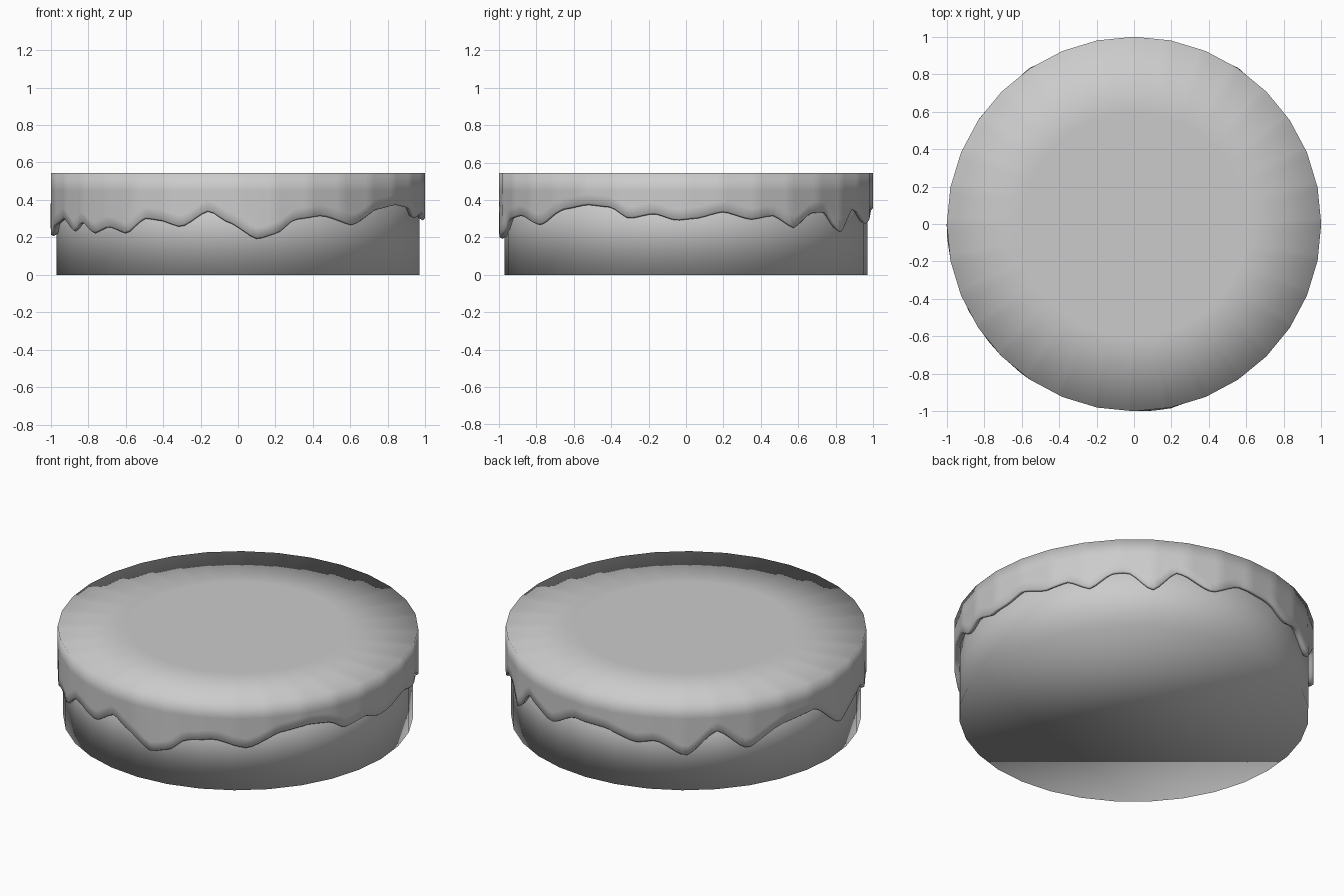
import bpy, bmesh, math

if "Cube" in bpy.data.objects:
    bpy.data.objects.remove(bpy.data.objects["Cube"])

SIDES, SUB = 32, 6
N = SIDES * SUB

# drip edge: (angle in degrees from +x, height), one full turn
DRIPS = [(-3, .29), (3, .30), (11.5, .335), (20.5, .295), (28, .315), (35.5, .25),
         (43, .33), (48, .335), (56, .225), (64, .35), (76, .27), (86, .35),
         (98, .34), (108.5, .285), (115, .305), (125, .22), (135, .365), (145, .24),
         (158, .345), (171, .365), (184, .205), (193, .27), (201, .30), (208, .23),
         (213, .28), (219, .22), (226, .255), (233, .22), (240, .30), (245, .29),
         (252, .255), (261, .34), (267, .28), (276, .19), (282, .22), (288, .295),
         (297, .315), (308, .265), (319, .35), (328, .373), (336, .36), (342, .30),
         (350, .325), (357, .29)]


def drip_height(deg):
    if deg > 357:
        deg -= 360
    for (a, za), (b, zb) in zip(DRIPS, DRIPS[1:]):
        if a <= deg <= b:
            t = (deg - a) / (b - a)
            s = 0.5 * t + 0.5 * t * t * (3 - 2 * t)
            return za + (zb - za) * s
    return .29


def facet(i):
    """Unit point on the 32-sided outline."""
    k, t = divmod(i, SUB)
    t /= SUB
    a, b = (2 * math.pi * j / SIDES for j in (k, k + 1))
    return (math.cos(a) * (1 - t) + math.cos(b) * t,
            math.sin(a) * (1 - t) + math.sin(b) * t)


def stack(name, rings, count, cap_last):
    """Skin closed rings, cap the first and optionally the last."""
    bm = bmesh.new()
    vs = [[bm.verts.new(p) for p in r] for r in rings]
    for r, q in zip(vs, vs[1:]):
        for i in range(count):
            j = (i + 1) % count
            bm.faces.new((r[i], q[i], q[j], r[j]))
    bm.faces.new(vs[0])
    if cap_last:
        bm.faces.new(vs[-1][::-1])
    bmesh.ops.recalc_face_normals(bm, faces=bm.faces)
    for f in bm.faces:
        f.smooth = True
    me = bpy.data.meshes.new(name)
    bm.to_mesh(me)
    bm.free()
    ob = bpy.data.objects.new(name, me)
    bpy.context.collection.objects.link(ob)
    return ob


# cake body: plain 32-sided drum
outline = [facet(k * SUB) for k in range(SIDES)]
stack("cake_body", [[(x * .97, y * .97, z) for x, y in outline] for z in (.51, 0)],
      SIDES, True)

# icing: flat top, straight wall, wavy lip tucked in against the body
pts = [facet(i) for i in range(N)]
low = [drip_height(math.degrees(math.atan2(y, x)) % 360) for x, y in pts]


def ring(radius, height):
    return [(x * radius(h), y * radius(h), height(h)) for (x, y), h in zip(pts, low)]


flare = lambda h: 1 + max(0, .25 - h) * .12
rings = [ring(lambda h: .6, lambda h: .545),
         ring(lambda h: 1, lambda h: .545),
         ring(lambda h: 1, lambda h: .45),
         ring(flare, lambda h: h + .06),
         ring(flare, lambda h: h + .008),
         ring(lambda h: .99, lambda h: h),
         ring(lambda h: .966, lambda h: h + .015)]
stack("icing", rings, N, False)
